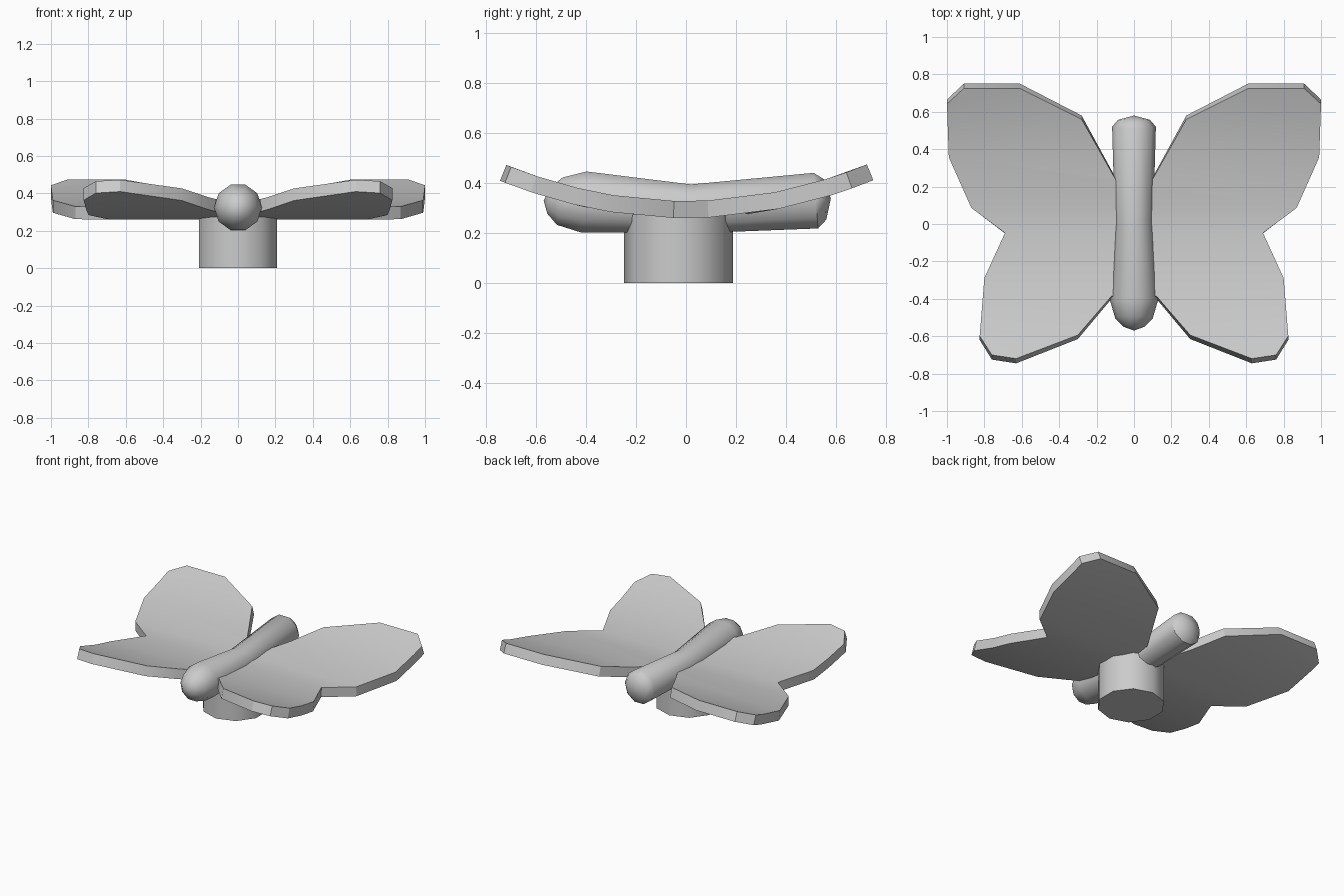
import bpy, bmesh
from math import cos, sin, pi
from mathutils import Vector

cube = bpy.data.objects.get("Cube")
if cube:
    bpy.data.objects.remove(cube, do_unlink=True)

GREY = (0.6, 0.6, 0.6, 1)
mat = bpy.data.materials.new("plain grey")
mat.use_nodes = True
mat.diffuse_color = GREY
mat.node_tree.nodes["Principled BSDF"].inputs["Base Color"].default_value = GREY


def finish(name, bm, smooth_angle):
    bmesh.ops.recalc_face_normals(bm, faces=bm.faces)
    mesh = bpy.data.meshes.new(name)
    bm.to_mesh(mesh)
    bm.free()
    mesh.materials.append(mat)
    obj = bpy.data.objects.new(name, mesh)
    bpy.context.collection.objects.link(obj)
    bpy.ops.object.select_all(action="DESELECT")
    obj.select_set(True)
    bpy.context.view_layer.objects.active = obj
    bpy.ops.object.shade_smooth_by_angle(angle=smooth_angle)
    return obj


def loft(name, rings):
    """Skin equal-length rings; rings shrunk to a point close the ends."""
    bm = bmesh.new()
    loops = [[bm.verts.new(p) for p in ring] for ring in rings]
    for a, b in zip(loops, loops[1:]):
        for i in range(len(a)):
            j = (i + 1) % len(a)
            bm.faces.new((a[i], a[j], b[j], b[i]))
    bmesh.ops.remove_doubles(bm, verts=bm.verts, dist=0.0005)
    return finish(name, bm, 0.7)


SIDES = 10
angles = [2 * pi * i / SIDES for i in range(SIDES)]


def body_ring(y, z, r, lean):
    return [(r * cos(a), y + lean * r * sin(a), z + r * sin(a)) for a in angles]


def base_ring(z, r):
    return [(r * sin(a), -0.03 + r * cos(a), z) for a in angles]


# Body: slim waist, rounded ends, running front to back (y, z, radius, lean)
loft("body", [body_ring(*r) for r in (
    (-0.57, 0.33, 0, 0), (-0.55, 0.33, 0.055, 0.1), (-0.505, 0.328, 0.1, 0.12),
    (-0.41, 0.325, 0.128, 0.1), (0.02, 0.297, 0.103, 0),
    (0.52, 0.33, 0.117, -0.08), (0.557, 0.335, 0.085, -0.06), (0.58, 0.338, 0, 0))])

# Pedestal: short ten-sided post
loft("pedestal", [base_ring(z, r) for z, r in (
    (0, 0), (0, 0.218), (0.275, 0.218), (0.275, 0))])

# Wings: one mirrored outline, thickened and curled up at front and back
half = [(0.1, 0.25), (0.28, 0.58), (0.61, 0.75), (0.91, 0.75), (1.0, 0.665),
        (0.99, 0.37), (0.87, 0.09), (0.69, -0.05), (0.80, -0.30),
        (0.825, -0.62), (0.76, -0.725), (0.63, -0.745), (0.30, -0.615),
        (0.12, -0.40)]
outline = half + [(-x, y) for x, y in reversed(half)]

bm = bmesh.new()
sheet = bm.faces.new([bm.verts.new((x, y, 0)) for x, y in outline])
top = bmesh.ops.extrude_face_region(bm, geom=[sheet], use_keep_orig=True)
for v in top["geom"]:
    if isinstance(v, bmesh.types.BMVert):
        v.co.z = 1
for y in (-0.615, -0.45, -0.30, -0.05, 0.09, 0.37, 0.58):
    bmesh.ops.bisect_plane(bm, geom=bm.verts[:] + bm.edges[:] + bm.faces[:],
                           plane_co=(0, y, 0), plane_no=(0, 1, 0), dist=0.0005)
CURL, THICK = 0.27, 0.068
for v in bm.verts:
    x, y, level = v.co
    normal = Vector((0, -2 * CURL * y, 1)).normalized()
    v.co = Vector((x, y, 0.26 + CURL * y * y)) + normal * THICK * level
finish("wings", bm, 0.5)
